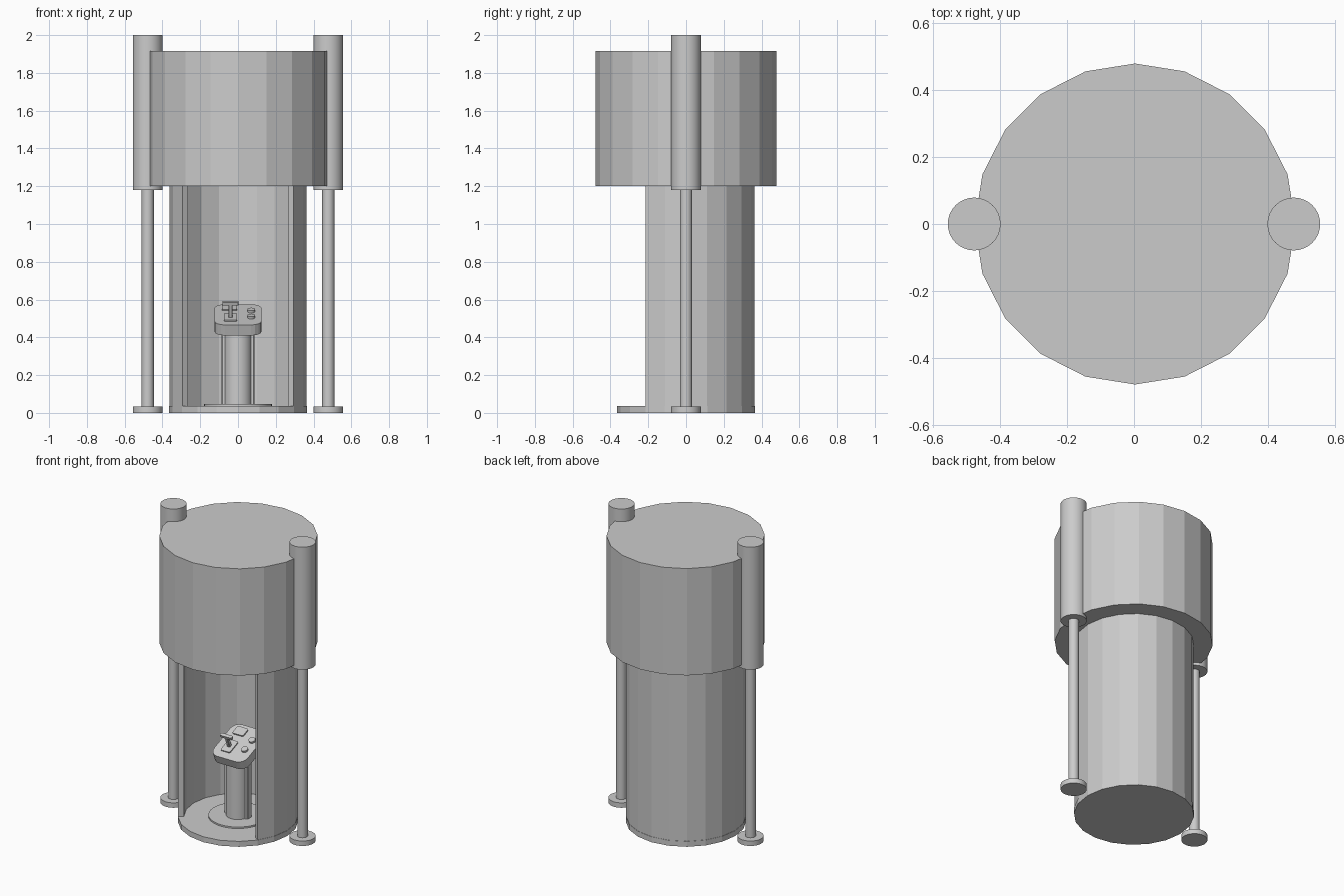
import bpy, bmesh
from math import sin, cos, radians, pi
from mathutils import Matrix, Vector

if "Cube" in bpy.data.objects:
    bpy.data.objects.remove(bpy.data.objects["Cube"])

TILT = Matrix.Translation((0, 0.01, 0.52)) @ Matrix.Rotation(radians(22), 4, 'X')


def finish(name, bm, matrix=None, smooth=False):
    bmesh.ops.recalc_face_normals(bm, faces=bm.faces)
    me = bpy.data.meshes.new(name)
    bm.to_mesh(me)
    bm.free()
    ob = bpy.data.objects.new(name, me)
    bpy.context.collection.objects.link(ob)
    if matrix:
        me.transform(matrix)
    if smooth:
        bpy.ops.object.select_all(action='DESELECT')
        ob.select_set(True)
        bpy.context.view_layer.objects.active = ob
        bpy.ops.object.shade_smooth_by_angle(angle=radians(30))
    return ob


def prism(name, outline, z0, z1, matrix=None, smooth=False):
    """Extrude a closed outline from z0 to z1."""
    bm = bmesh.new()
    face = bm.faces.new([bm.verts.new((x, y, z0)) for x, y in outline])
    ext = bmesh.ops.extrude_face_region(bm, geom=[face])
    verts = [v for v in ext['geom'] if isinstance(v, bmesh.types.BMVert)]
    bmesh.ops.translate(bm, verts=verts, vec=(0, 0, z1 - z0))
    return finish(name, bm, matrix, smooth)


def arc(r, a0, a1, n, cx=0, cy=0):
    return [(cx + r * cos(radians(a0 + (a1 - a0) * i / n)),
             cy + r * sin(radians(a0 + (a1 - a0) * i / n))) for i in range(n + 1)]


def disc(name, r, z0, z1, n, cx=0, cy=0, matrix=None):
    return prism(name, arc(r, 0, 360, n, cx, cy)[:-1], z0, z1, matrix, n > 20)


def rounded(w, d, r, n, cx=0, cy=0):
    pts = []
    for k, (sx, sy) in enumerate([(1, 1), (-1, 1), (-1, -1), (1, -1)]):
        pts += arc(r, k * 90, k * 90 + 90, n, cx + sx * (w / 2 - r), cy + sy * (d / 2 - r))
    return pts


# Booth: floor, curved wall open at the front, large upper drum
disc("floor", 0.365, 0, 0.036, 20)
wall = arc(0.363, -36 - 18 + 18, 216, 14) + arc(0.328, 216, -36, 14)
wall_ob = bmesh.new()
rings = []
for i in range(15):
    a = radians(-36 + 18 * i)
    rings.append([wall_ob.verts.new((r * cos(a), r * sin(a), z))
                  for r, z in ((0.363, 0.03), (0.363, 1.21), (0.328, 1.21), (0.328, 0.03))])
for a, b in zip(rings, rings[1:]):
    for k in range(4):
        wall_ob.faces.new((a[k], a[(k + 1) % 4], b[(k + 1) % 4], b[k]))
wall_ob.faces.new(rings[0])
wall_ob.faces.new(rings[-1])
finish("booth_wall", wall_ob)
disc("upper_drum", 0.48, 1.2, 1.915, 20, cx=0.003)

# Side posts
for side, s in (("left", -1), ("right", 1)):
    x = 0.478 * s
    disc(side + "_post_foot", 0.079, 0, 0.033, 32, x)
    disc(side + "_post_rod", 0.032, 0.02, 1.19, 24, x)
    disc(side + "_post_cylinder", 0.079, 1.18, 2.0, 32, x)

# Console pedestal
disc("pedestal_base", 0.18, 0.03, 0.046, 32)
disc("pedestal_column", 0.073, 0.04, 0.48, 24)
prism("pedestal_rib", rounded(0.175, 0.05, 0.005, 1), 0.04, 0.47)

# Tilted control panel and its fittings, in panel coordinates
prism("control_panel", rounded(0.25, 0.29, 0.055, 4), -0.06, 0, TILT)
prism("screen", rounded(0.08, 0.065, 0.008, 2, -0.045, 0.088), -0.005, 0.008, TILT)
prism("lever_slot", rounded(0.07, 0.1, 0.008, 2, -0.04, -0.045), -0.005, 0.007, TILT)
prism("lever_stem", rounded(0.022, 0.022, 0.003, 1, -0.04, -0.045), 0, 0.085, TILT)
prism("lever_handle", rounded(0.085, 0.022, 0.006, 2, -0.04, -0.045), 0.075, 0.093, TILT)
for i, y in enumerate((-0.04, 0.045)):
    disc(f"button_{i + 1}", 0.021, -0.005, 0.013, 24, 0.07, y, TILT)
